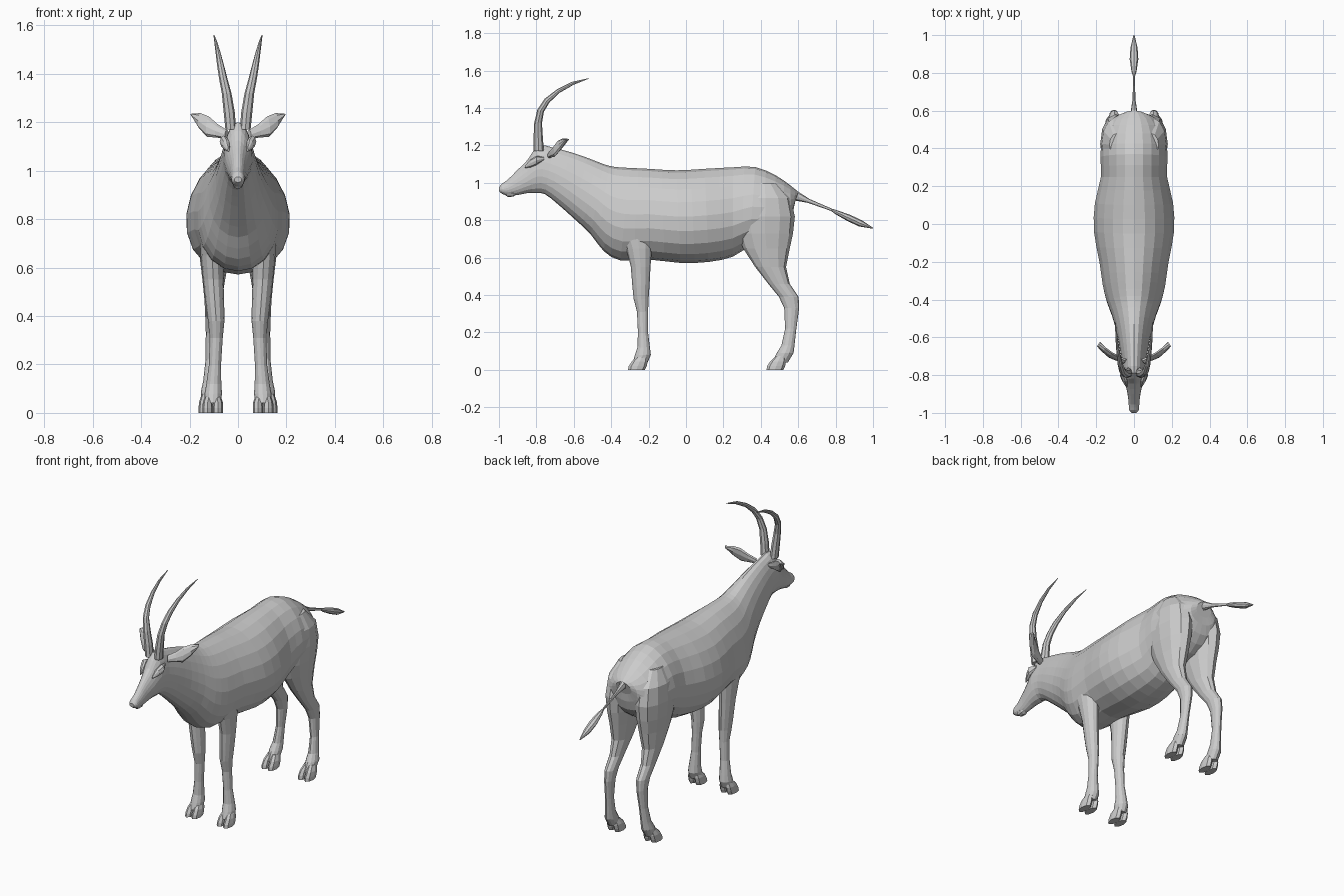
import bpy, bmesh
from math import sin, cos, pi
from mathutils import Vector as V


def spline(rows, n):
    """Catmull-Rom interpolation of section rows, n steps per span."""
    out = []
    for i in range(len(rows) - 1):
        a, b, c, d = (rows[max(0, min(len(rows) - 1, j))] for j in (i - 1, i, i + 1, i + 2))
        for k in range(n):
            t = k / n
            out.append([0.5 * (2 * q + (r - p) * t + (2 * p - 5 * q + 4 * r - s) * t * t
                               + (3 * q - p - 3 * r + s) * t ** 3)
                        for p, q, r, s in zip(a, b, c, d)])
    return out + [list(rows[-1])]


def loft(name, sections, sides, pear=0.0, mirror=1):
    """Skin elliptical rings, each given by two opposite points and a side vector."""
    bm = bmesh.new()
    rings = []
    for p, q, w in sections:
        ring = []
        for k in range(sides):
            a = 2 * pi * k / sides
            co = (p + q) / 2 + (p - q) / 2 * cos(a) + w * sin(a) * (1 - pear * cos(a))
            ring.append(bm.verts.new((co.x * mirror, co.y, co.z)))
        rings.append(ring)
    for r0, r1 in zip(rings, rings[1:]):
        for k in range(sides):
            j = (k + 1) % sides
            bm.faces.new((r0[k], r0[j], r1[j], r1[k]))
    bm.faces.new(rings[0])
    bm.faces.new(rings[-1])
    bmesh.ops.recalc_face_normals(bm, faces=bm.faces)
    mesh = bpy.data.meshes.new(name)
    bm.to_mesh(mesh)
    bm.free()
    ob = bpy.data.objects.new(name, mesh)
    bpy.context.collection.objects.link(ob)
    return ob


def upright(rows):
    # rows: top y, top z, bottom y, bottom z, half width
    return [(V((0, a, b)), V((0, c, d)), V((w, 0, 0))) for a, b, c, d, w in rows]


def level(rows):
    # rows: z, front y, back y, centre x, half width
    return [(V((x, f, z)), V((x, b, z)), V((w, 0, 0))) for z, f, b, x, w in rows]


# Torso, neck and head in one skin, from rump to nose
body = [
    (.60, .95, .575, .87, .05), (.56, .985, .555, .77, .12), (.48, 1.04, .47, .69, .165),
    (.37, 1.085, .34, .66, .178), (.25, 1.083, .25, .605, .175), (.10, 1.075, .12, .577, .207),
    (-.05, 1.067, -.03, .572, .212), (-.20, 1.075, -.20, .59, .183), (-.30, 1.08, -.35, .585, .165),
    (-.38, 1.085, -.44, .635, .143), (-.44, 1.10, -.51, .725, .118), (-.53, 1.135, -.60, .81, .092),
    (-.62, 1.165, -.69, .89, .075), (-.71, 1.188, -.755, .94, .062), (-.79, 1.20, -.80, .945, .057),
    (-.845, 1.125, -.85, .945, .046), (-.90, 1.07, -.90, .935, .034), (-.955, 1.015, -.95, .932, .028),
    (-.985, .995, -.98, .94, .026), (-1.0, .975, -.998, .952, .015)]
loft("body_and_head", upright(spline(body, 2)), 20, pear=.13)

# Chin below the muzzle
loft("chin", upright([(-.90, .96, -.90, .94, .015), (-.925, .96, -.925, .926, .022),
                      (-.955, .96, -.955, .925, .02), (-.975, .96, -.97, .94, .012)]), 8)

# Tail with a leaf-shaped tuft
tail = [(.56, .985, .55, .93, .045), (.60, .953, .585, .905, .018), (.66, .914, .653, .893, .008),
        (.78, .862, .775, .85, .004), (.81, .853, .80, .832, .013), (.88, .828, .865, .795, .023),
        (.94, .80, .925, .767, .019), (1.0, .76, .998, .755, .003)]
loft("tail", upright(tail), 8)

hind = [(1.0, .36, .48, .09, .04), (.92, .29, .56, .095, .076), (.82, .265, .582, .097, .082),
        (.73, .275, .572, .097, .074), (.65, .305, .555, .097, .062), (.55, .37, .535, .10, .047),
        (.46, .44, .555, .103, .035), (.39, .497, .602, .104, .031), (.33, .525, .605, .106, .027),
        (.22, .53, .59, .112, .022), (.13, .51, .58, .117, .027), (.09, .485, .575, .12, .033),
        (.04, .46, .545, .12, .03)]
fore = [(.88, -.36, -.19, .10, .045), (.75, -.36, -.17, .105, .055), (.65, -.32, -.182, .107, .047),
        (.55, -.295, -.19, .102, .042), (.45, -.287, -.195, .095, .038), (.38, -.28, -.2, .09, .034),
        (.31, -.262, -.203, .09, .027), (.20, -.257, -.203, .095, .025), (.12, -.26, -.193, .10, .031),
        (.08, -.273, -.188, .102, .036), (.04, -.285, -.205, .104, .032)]
horn = [(1.17, -.815, -.76, .03, .022), (1.24, -.815, -.765, .036, .023), (1.32, -.812, -.77, .047, .02)]
horn_curve = [(-.795, 1.39, -.76, 1.38, .062, .017), (-.755, 1.45, -.73, 1.43, .073, .014),
              (-.69, 1.5, -.675, 1.482, .083, .01), (-.61, 1.54, -.60, 1.525, .092, .006),
              (-.52, 1.56, -.52, 1.557, .099, .002)]
ear = [(.045, -.725, 1.15, .018), (.085, -.705, 1.165, .028), (.12, -.685, 1.182, .042),
       (.155, -.66, 1.207, .031), (.188, -.635, 1.232, .004)]

for side, s in (("right", -1), ("left", 1)):
    # Legs
    loft("hind_leg_" + side, level(hind), 12, mirror=s)
    loft("front_leg_" + side, level(fore), 12, mirror=s)
    # Two-toed hooves
    for part, y, x in (("front", -.31, .104), ("hind", .43, .12)):
        for toe in (-1, 1):
            c = x + toe * .021
            loft(f"{part}_hoof_{side}", level([
                (.075, y + .05, y + .105, x + toe * .014, .017), (.045, y + .02, y + .105, c, .02),
                (.02, y + .004, y + .10, c, .022), (0, y, y + .09, c, .022)]), 8, mirror=s)
    # Backward-sweeping horn
    path = level(horn) + [(V((x, a, b)), V((x, c, d)), V((w, 0, 0)))
                          for a, b, c, d, x, w in horn_curve]
    loft("horn_" + side, path, 8, mirror=s)
    # Ear
    loft("ear_" + side, [(V((x, y, z + h)), V((x + h * .2, y - h * .4, z - h)), V((-.008, .012, 0)))
                         for x, y, z, h in ear], 8, mirror=s)
    # Brow ridge with the eye
    loft("brow_" + side, [(V((x, y, z + h)), V((x, y, z - h)), V((h * .7, 0, 0)))
                          for x, y, z, h in ((.04, -.86, 1.085, .006), (.048, -.83, 1.105, .022),
                                             (.058, -.80, 1.12, .025), (.05, -.76, 1.13, .008))],
         8, mirror=s)
